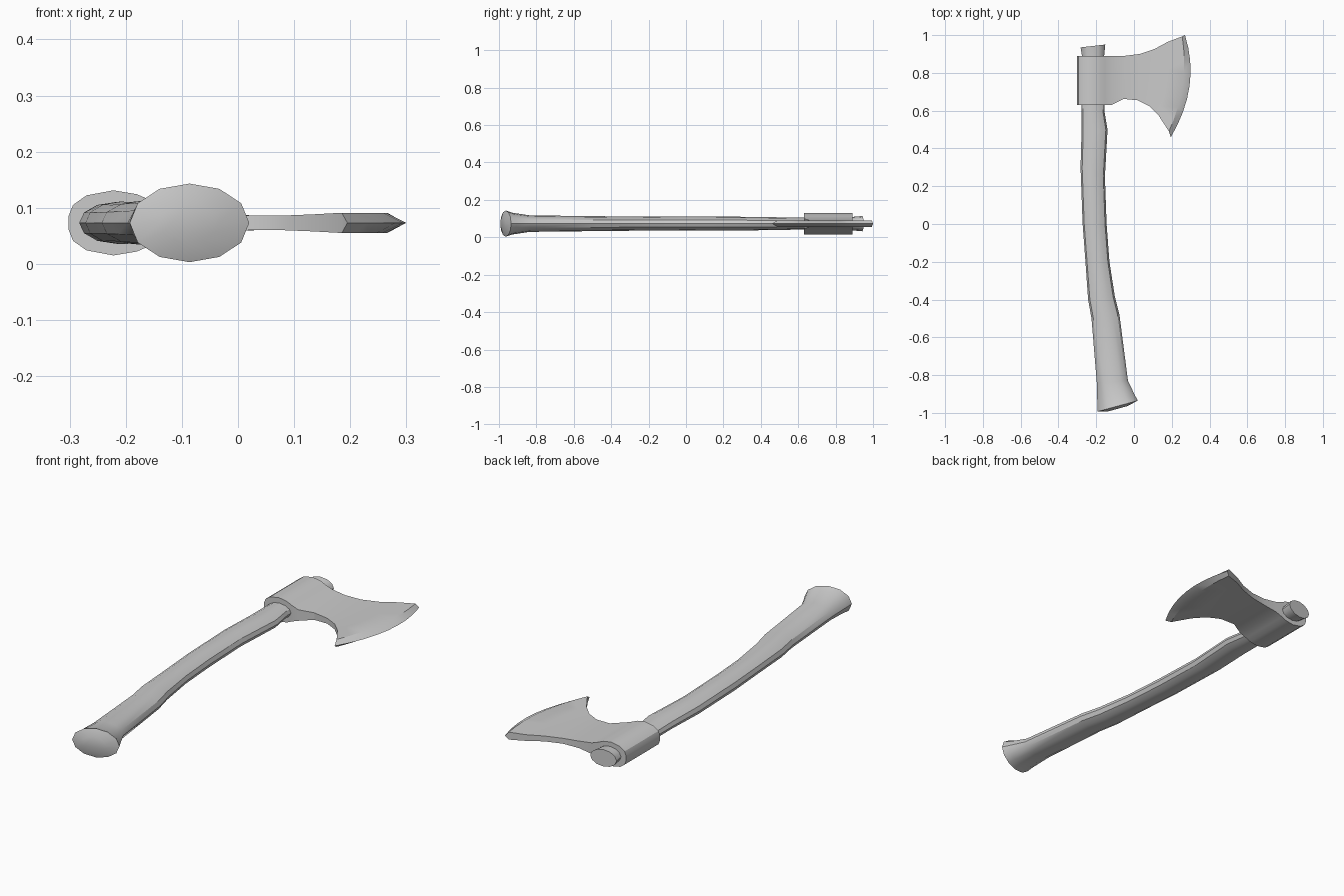
import bpy, bmesh, math

if "Cube" in bpy.data.objects:
    bpy.data.objects.remove(bpy.data.objects["Cube"])

ZC = 0.073  # height of the axe's centre plane


def loft(name, rings, cap_end=True, angle=35):
    """Skin a list of equal-length point rings into a closed mesh."""
    bm = bmesh.new()
    loops = [[bm.verts.new(p) for p in r] for r in rings]
    n = len(loops[0])
    for a, b in zip(loops, loops[1:]):
        for i in range(n):
            j = (i + 1) % n
            bm.faces.new((a[i], a[j], b[j], b[i]))
    bm.faces.new(loops[0])
    if cap_end:
        bm.faces.new(loops[-1])
    bmesh.ops.remove_doubles(bm, verts=bm.verts, dist=1e-5)
    bmesh.ops.recalc_face_normals(bm, faces=bm.faces)
    me = bpy.data.meshes.new(name)
    bm.to_mesh(me)
    bm.free()
    ob = bpy.data.objects.new(name, me)
    bpy.context.collection.objects.link(ob)
    bpy.ops.object.select_all(action='DESELECT')
    ob.select_set(True)
    bpy.context.view_layer.objects.active = ob
    bpy.ops.object.shade_smooth_by_angle(angle=math.radians(angle))
    return ob


# Handle: 12-sided ovals given by left point, right point and half height
def oval(xl, yl, xr, yr, h, n=12):
    ring = []
    for i in range(n):
        a = 2 * math.pi * i / n
        s = (1 + math.cos(a)) / 2
        ring.append((xl + (xr - xl) * s, yl + (yr - yl) * s, ZC + h * math.sin(a)))
    return ring


handle = [
    (-.14, -.993, -.035, -.964, .035),
    (-.193, -.993, .02, -.935, .070),
    (-.194, -.95, .004, -.905, .058),
    (-.197, -.84, -.032, -.83, .044),
    (-.225, -.50, -.077, -.48, .040),
    (-.243, -.40, -.102, -.38, .039),
    (-.257, -.20, -.130, -.20, .037),
    (-.272, 0, -.145, 0, .038),
    (-.283, .30, -.154, .25, .037),
    (-.278, .48, -.140, .50, .034),
    (-.278, .60, -.157, .60, .032),
    (-.272, .87, -.160, .87, .034),
    (-.283, .935, -.152, .95, .041),
]
loft("handle", [oval(*r) for r in handle])


# Head: upright slices given by bottom point, middle x, top point, half thickness
def blade_slice(xl, yl, xm, xh, yh, h, rows=8):
    line = []
    for i in range(rows + 1):
        t = i / rows
        x = xl * (1 - t) * (1 - 2 * t) + xm * 4 * t * (1 - t) + xh * t * (2 * t - 1)
        line.append((x, yl + (yh - yl) * t))
    return ([(x, y, ZC + h) for x, y in line]
            + [(x, y, ZC - h) for x, y in reversed(line)])


# Rounded eye around the handle, narrowing into the cheeks
eye = [(-.302, .012), (-.294, .032), (-.27, .049), (-.222, .058), (-.18, .051),
       (-.155, .040), (-.12, .027)]
slices = [(x, .63, x, x, .89, h) for x, h in eye]
# Flaring blade, bevel line and cutting edge
slices += [
    (-.055, .662, -.05, -.05, .89, .017),
    (.02, .655, .03, .03, .90, .013),
    (.08, .625, .10, .11, .927, .013),
    (.13, .575, .17, .18, .965, .015),
    (.185, .49, .258, .255, .993, .018),
    (.195, .46, .294, .27, 1.0, 0),
]
loft("axe_head", [blade_slice(*s) for s in slices], cap_end=False, angle=30)
